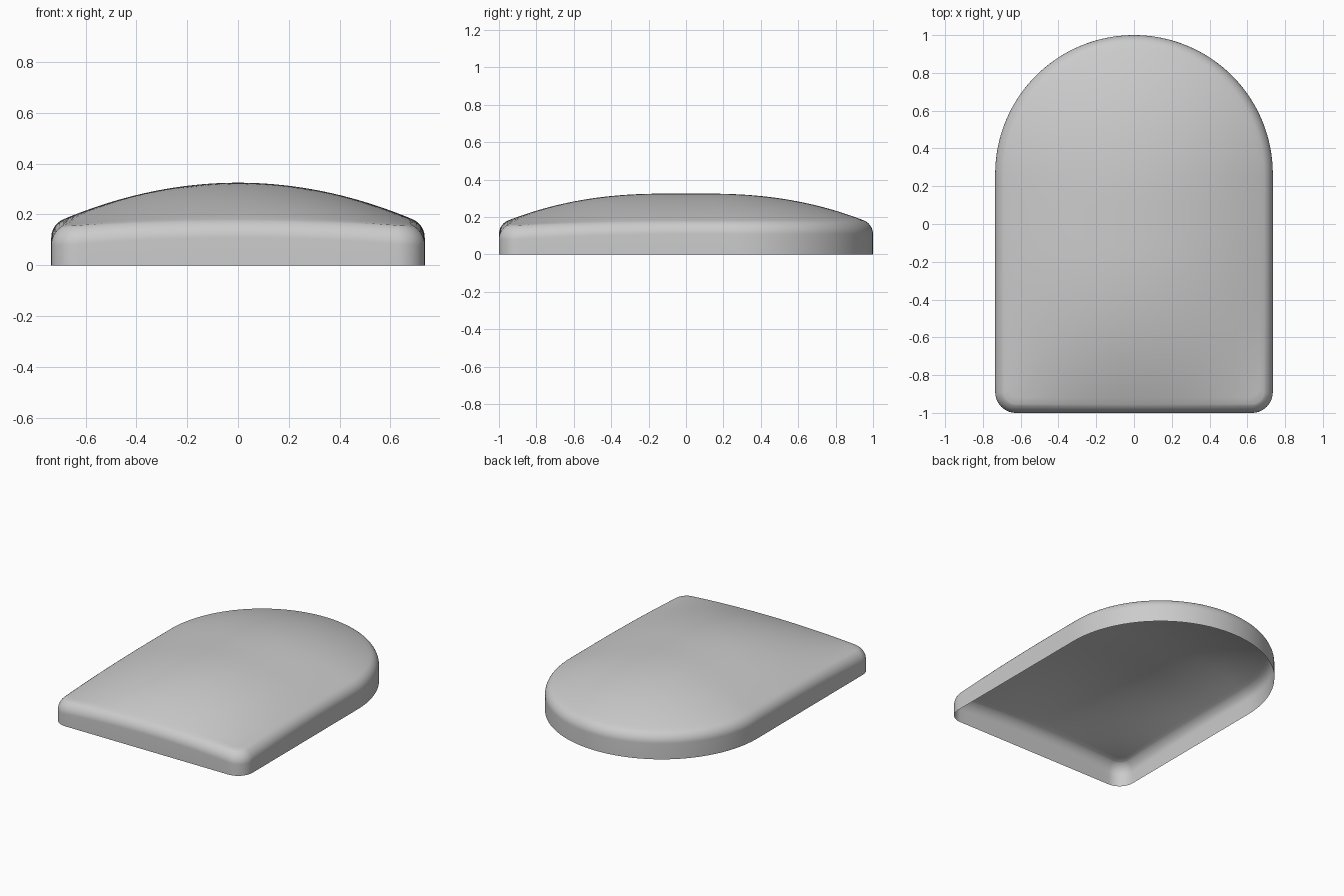
import bpy, bmesh
from math import sin, cos, pi, sqrt, radians

if "Cube" in bpy.data.objects:
    bpy.data.objects.remove(bpy.data.objects["Cube"])

HALF_W = 0.735            # half width, also radius of the round back end
ARC_Y = 1 - HALF_W        # centre of the round end
CORNER = 0.11             # front corner radius
WALL_Z, EDGE_R, EDGE_A = 0.108, 0.08, radians(65)
INSET = EDGE_R * (1 - cos(EDGE_A))
RIM_Z = WALL_Z + EDGE_R * sin(EDGE_A)
RISE = 0.325 - RIM_Z


def arc(cx, cy, r, a0, a1, n):
    return [(cx + r * cos(a0 + (a1 - a0) * i / n),
             cy + r * sin(a0 + (a1 - a0) * i / n)) for i in range(n + 1)]


def line(p, q, n):
    return [(p[0] + (q[0] - p[0]) * i / n, p[1] + (q[1] - p[1]) * i / n)
            for i in range(1, n)]


def outline(d):
    """Arched plan outline, moved inward by d."""
    w, r = HALF_W - d, CORNER - d
    cx, cy = HALF_W - CORNER, CORNER - 1
    back = arc(0, ARC_Y, w, 0, pi, 64)
    left = arc(-cx, cy, r, pi, 1.5 * pi, 10)
    right = arc(cx, cy, r, 1.5 * pi, 2 * pi, 10)
    return (back + line(back[-1], left[0], 20) + left
            + line(left[-1], right[0], 24) + right
            + line(right[-1], back[0], 20))


def sag(x, y):
    """Droop of the top towards the front corners."""
    return 0.035 * (x / HALF_W * min(0, y)) ** 2


def dome(x, y):
    """Height of the crowned top above its rim."""
    w, r = HALF_W - INSET, CORNER - INSET
    u = max(0, abs(y) - 0.1) / (0.9 - INSET)
    fall = max(0, 1 - u ** 2.3)
    if y > ARC_Y:
        width = sqrt(max(0, w * w - (y - ARC_Y) ** 2))
    else:
        drop = max(0, CORNER - 1 - y)
        width = w - r + sqrt(max(0, r * r - drop * drop))
    return RISE * fall * max(0, 1 - (x / max(width, 0.001)) ** 2)


# Rings: open lower wall, rounded edge, crowned top
rings = [[(x, y, 0) for x, y in outline(0)]]
STEPS = 10
for i in range(STEPS + 1):
    a = EDGE_A * i / STEPS
    z = WALL_Z + EDGE_R * sin(a)
    rings.append([(x, y, z - sag(x, y))
                  for x, y in outline(EDGE_R * (1 - cos(a)))])
TOP = 28
for i in range(1, TOP):
    s = 1 - i / TOP
    rings.append([(x * s, y * s, RIM_Z + dome(x * s, y * s) - sag(x * s, y * s))
                  for x, y in outline(INSET)])

bm = bmesh.new()
loops = [[bm.verts.new(p) for p in ring] for ring in rings]
count = len(loops[0])
for lo, hi in zip(loops, loops[1:]):
    for i in range(count):
        j = (i + 1) % count
        bm.faces.new((lo[i], lo[j], hi[j], hi[i]))
peak = bm.verts.new((0, 0, RIM_Z + RISE))
for i in range(count):
    bm.faces.new((loops[-1][i], loops[-1][(i + 1) % count], peak))

mesh = bpy.data.meshes.new("domed_shell")
bm.to_mesh(mesh)
bm.free()
shell = bpy.data.objects.new("domed_shell", mesh)
bpy.context.collection.objects.link(shell)
for f in mesh.polygons:
    f.use_smooth = True

# Plain grey finish
grey = bpy.data.materials.new("light_grey")
grey.use_nodes = True
colour = (0.6, 0.6, 0.6, 1)
grey.diffuse_color = colour
grey.node_tree.nodes["Principled BSDF"].inputs["Base Color"].default_value = colour
mesh.materials.append(grey)
